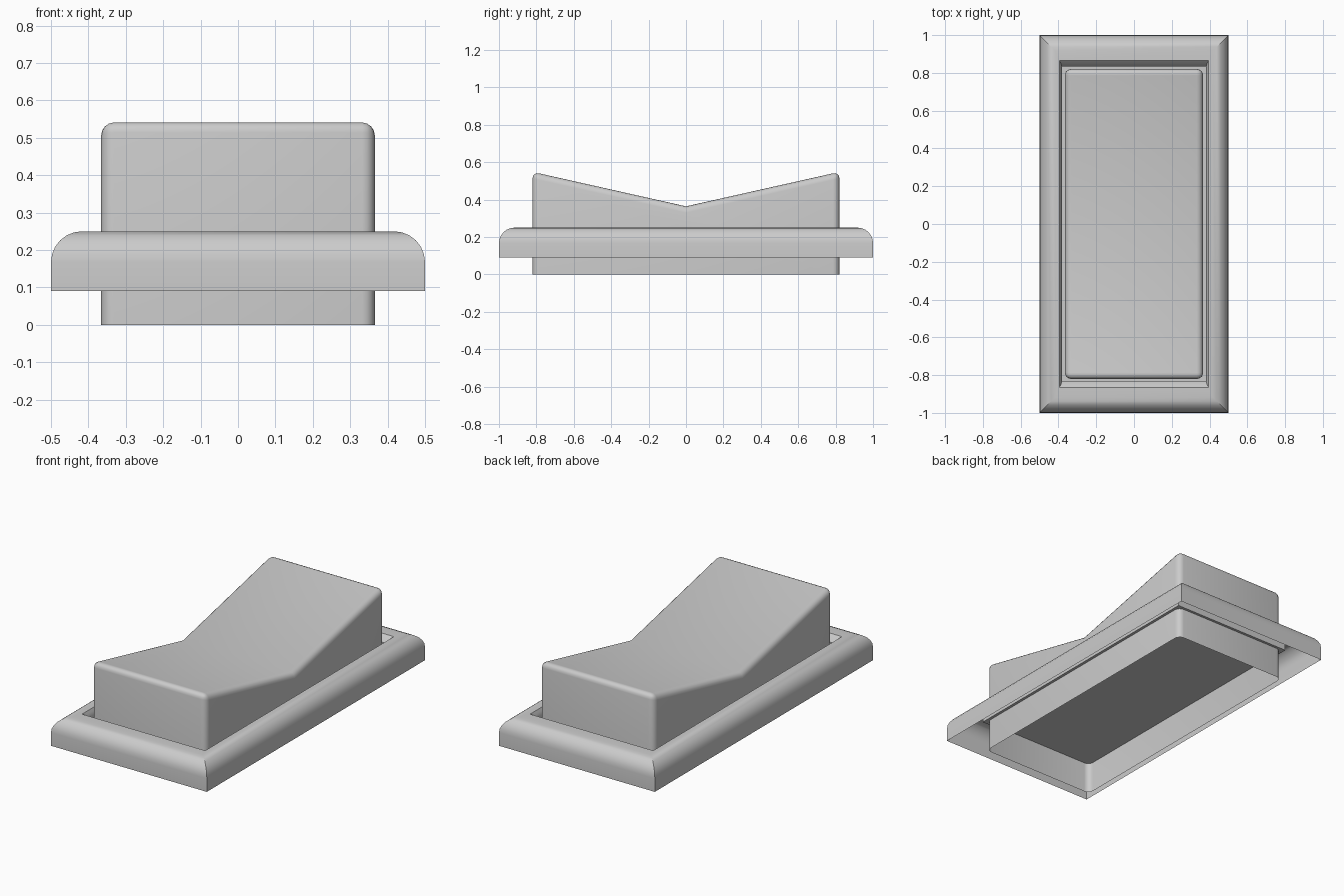
import bpy, bmesh, math

if "Cube" in bpy.data.objects:
    bpy.data.objects.remove(bpy.data.objects["Cube"])


def finish(bm, name):
    bmesh.ops.recalc_face_normals(bm, faces=bm.faces)
    mesh = bpy.data.meshes.new(name)
    bm.to_mesh(mesh)
    bm.free()
    ob = bpy.data.objects.new(name, mesh)
    bpy.context.collection.objects.link(ob)
    bpy.ops.object.select_all(action='DESELECT')
    ob.select_set(True)
    bpy.context.view_layer.objects.active = ob
    bpy.ops.object.shade_smooth_by_angle(angle=math.radians(30))
    return ob


# Surround frame: open-bottomed mitred rim with a sunken floor
def make_frame():
    r, steps = 0.083, 6
    # each entry: inset in x, inset in y, height
    rings = [(0, 0, 0.09)]
    for i in range(steps + 1):
        a = math.pi / 2 * i / steps
        d = r * (1 - math.cos(a))
        rings.append((d, d, 0.25 - r + r * math.sin(a)))
    rings += [(0.105, 0.135, 0.25), (0.113, 0.15, 0.235),
              (0.118, 0.165, 0.215), (0.118, 0.165, 0.18)]
    bm = bmesh.new()
    prev = None
    for dx, dy, z in rings:
        x, y = 0.5 - dx, 1.0 - dy
        ring = [bm.verts.new((sx * x, sy * y, z))
                for sx, sy in ((-1, -1), (1, -1), (1, 1), (-1, 1))]
        if prev:
            for i in range(4):
                j = (i + 1) % 4
                bm.faces.new((prev[i], prev[j], ring[j], ring[i]))
        prev = ring
    bm.faces.new(prev)
    return finish(bm, "surround_frame")


# Rocker: V-topped block, open underneath, with rounded edges
def make_rocker():
    w = 0.366
    profile = [(-0.82, 0), (-0.82, 0.548), (0, 0.364), (0.82, 0.548), (0.82, 0)]
    bm = bmesh.new()
    left, right = [[bm.verts.new((x, y, z)) for y, z in profile] for x in (-w, w)]
    for i in range(4):
        bm.faces.new((left[i], left[i + 1], right[i + 1], right[i]))
    for side in (left, right):
        bm.faces.new(side)
    bmesh.ops.recalc_face_normals(bm, faces=bm.faces)
    # round everything except the valley crease and the open bottom rim
    valley = {left[2], right[2]}
    edges = [e for e in bm.edges if not e.is_boundary and set(e.verts) != valley
             and max(v.co.z for v in e.verts) > 0.1]
    bmesh.ops.bevel(bm, geom=edges, offset=0.034, offset_type='OFFSET',
                    segments=4, profile=0.5, affect='EDGES', clamp_overlap=True)
    return finish(bm, "rocker_button")


make_frame()
make_rocker()
